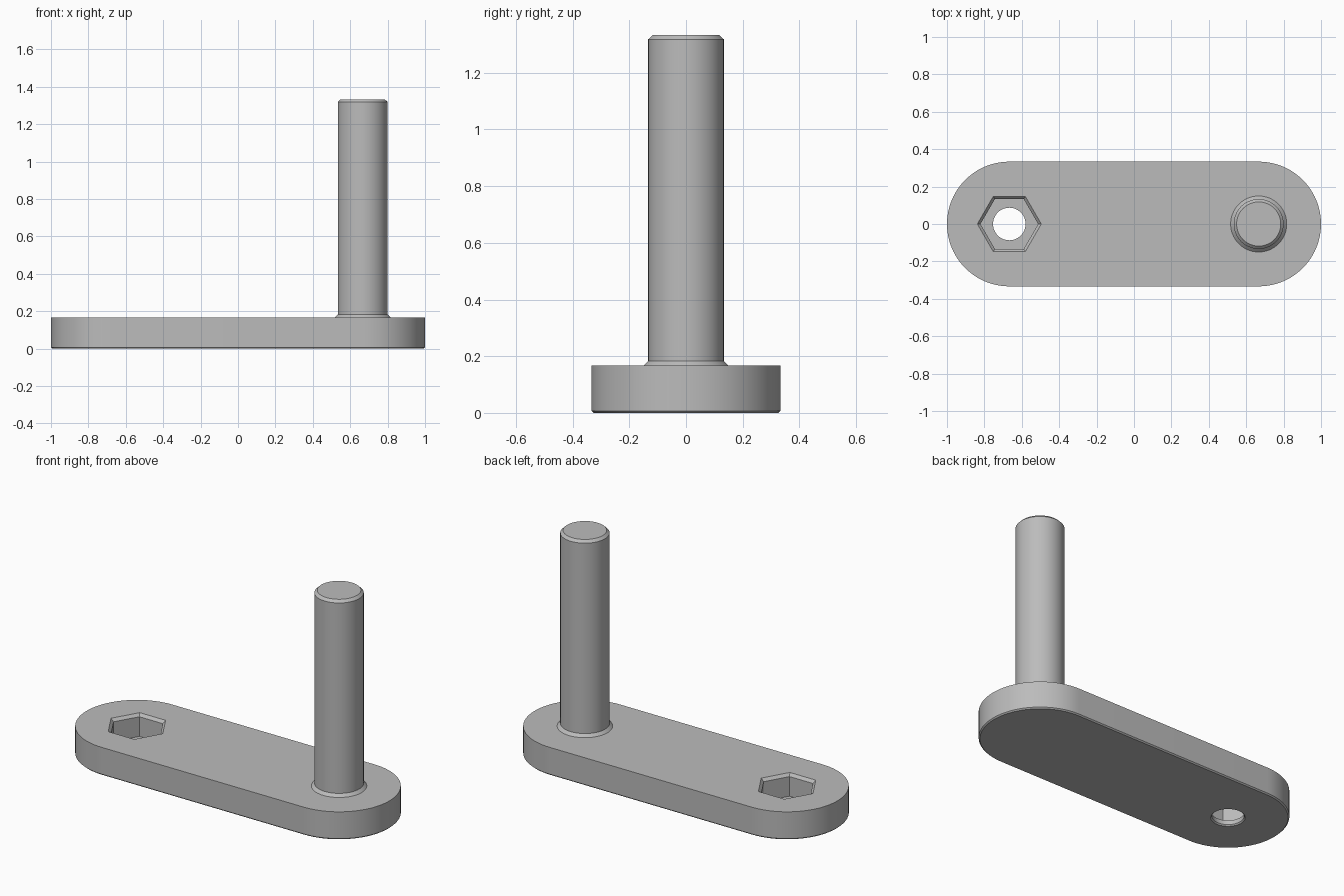
import bpy, bmesh, math

if "Cube" in bpy.data.objects:
    bpy.data.objects.remove(bpy.data.objects["Cube"])

grey = bpy.data.materials.new("plain grey")
grey.diffuse_color = (0.5, 0.5, 0.5, 1)
grey.use_nodes = True
grey.node_tree.nodes["Principled BSDF"].inputs["Base Color"].default_value = grey.diffuse_color


def circle(r, z, n, cx=0.0):
    return [(cx + r * math.cos(2 * math.pi * i / n), r * math.sin(2 * math.pi * i / n), z)
            for i in range(n)]


def stadium(r, z, half, n=48):
    pts = []
    for side, start in ((1, -math.pi / 2), (-1, math.pi / 2)):
        for i in range(n + 1):
            a = start + math.pi * i / n
            pts.append((side * half + r * math.cos(a), r * math.sin(a), z))
    return pts


def loft(name, rings, bottom=True):
    bm = bmesh.new()
    loops = [[bm.verts.new(p) for p in ring] for ring in rings]
    for a, b in zip(loops, loops[1:]):
        for i in range(len(a)):
            j = (i + 1) % len(a)
            bm.faces.new((a[i], a[j], b[j], b[i]))
    bm.faces.new(loops[-1])
    if bottom:
        bm.faces.new(loops[0][::-1])
    mesh = bpy.data.meshes.new(name)
    bm.to_mesh(mesh)
    bm.free()
    obj = bpy.data.objects.new(name, mesh)
    bpy.context.collection.objects.link(obj)
    mesh.materials.append(grey)
    return obj


def select(obj):
    bpy.ops.object.select_all(action='DESELECT')
    obj.select_set(True)
    bpy.context.view_layer.objects.active = obj


def cut(obj, cutter):
    select(obj)
    m = obj.modifiers.new("cut", 'BOOLEAN')
    m.operation, m.solver, m.object = 'DIFFERENCE', 'EXACT', cutter
    bpy.ops.object.modifier_apply(modifier=m.name)
    bpy.data.objects.remove(cutter)


X, T, C = 2 / 3, 1 / 6, 0.0167

# crank arm plate with a tiny chamfer under it
arm = loft("crank_arm", [stadium(0.326, 0, X), stadium(1 / 3, 0.007, X), stadium(1 / 3, T, X)])

# hexagonal nut pocket with chamfered mouth
cut(arm, loft("pocket_cutter", [circle(0.154, 0.033, 6, -X), circle(0.154, T - C, 6, -X),
                                circle(0.171, T, 6, -X), circle(0.181, T + 0.01, 6, -X)]))

# round screw hole, chamfered underneath
cut(arm, loft("hole_cutter", [circle(0.104, -0.01, 64, -X), circle(0.094, 0, 64, -X),
                              circle(0.087, 0.007, 64, -X), circle(0.087, 0.08, 64, -X)]))

# handle pin with flared foot and chamfered tip
pin = loft("handle_pin", [circle(0.15, T, 64, X), circle(0.1333, T + C, 64, X),
                          circle(0.1333, 1.3183, 64, X), circle(0.118, 1.3333, 64, X)], bottom=False)

for o in (arm, pin):
    select(o)
    bpy.ops.object.shade_smooth_by_angle(angle=math.radians(30))
